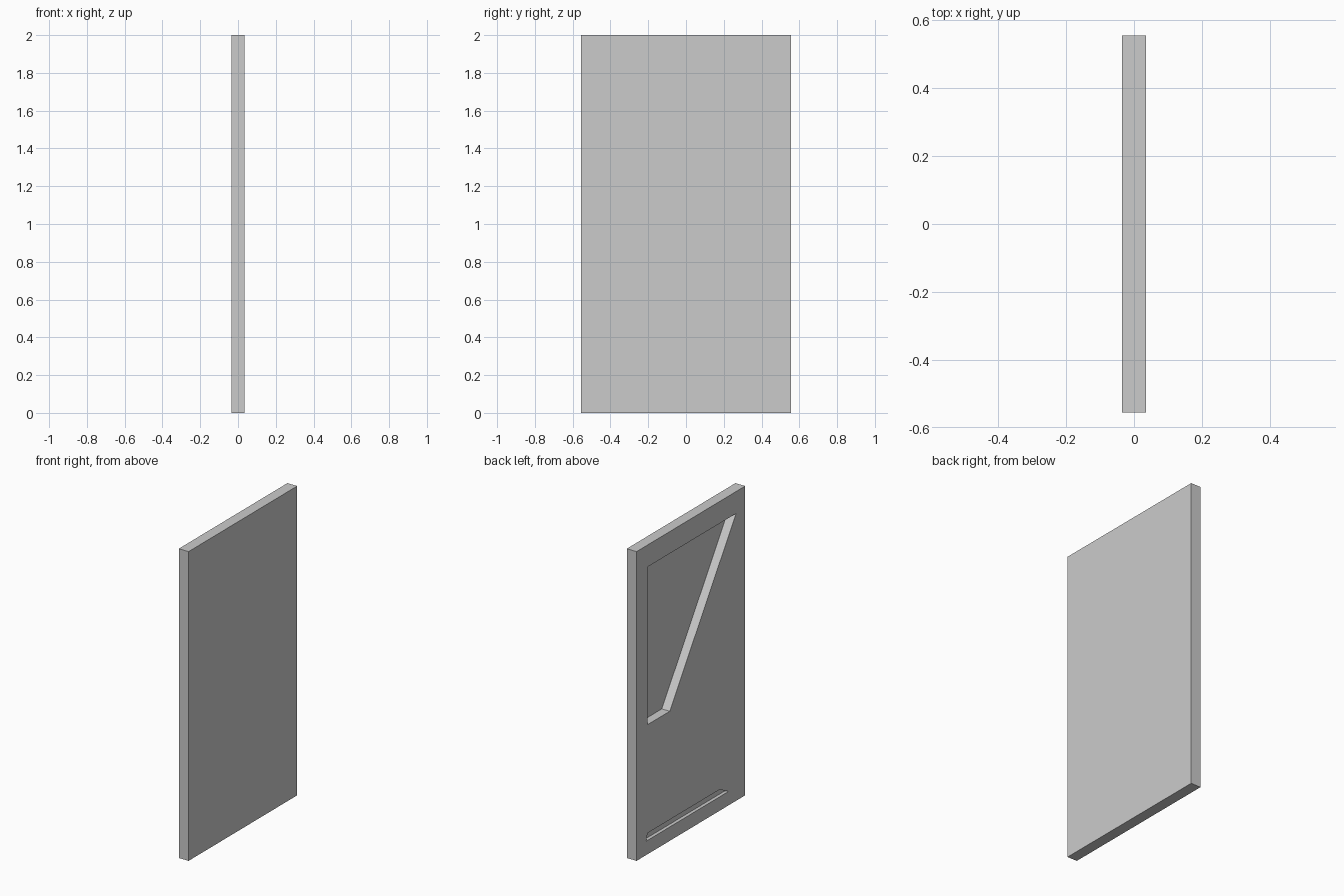
import bpy, bmesh

if "Cube" in bpy.data.objects:
    bpy.data.objects.remove(bpy.data.objects["Cube"])

HX, HY, H = 0.035, 0.555, 2.0


def prism(name, outline, x0, x1):
    """Extrude a (y, z) outline between two x positions."""
    bm = bmesh.new()
    face = bm.faces.new([bm.verts.new((x0, y, z)) for y, z in outline])
    ext = bmesh.ops.extrude_face_region(bm, geom=[face])
    moved = [v for v in ext["geom"] if isinstance(v, bmesh.types.BMVert)]
    bmesh.ops.translate(bm, verts=moved, vec=(x1 - x0, 0, 0))
    bmesh.ops.recalc_face_normals(bm, faces=bm.faces)
    mesh = bpy.data.meshes.new(name)
    bm.to_mesh(mesh)
    bm.free()
    obj = bpy.data.objects.new(name, mesh)
    bpy.context.collection.objects.link(obj)
    return obj


def recess(target, name, outline, depth):
    """Carve an outline into the -x face of the target."""
    cutter = prism(name, outline, -HX - 0.05, -HX + depth)
    mod = target.modifiers.new(name, "BOOLEAN")
    mod.operation = "DIFFERENCE"
    mod.solver = "EXACT"
    mod.object = cutter
    bpy.context.view_layer.objects.active = target
    bpy.ops.object.modifier_apply(modifier=mod.name)
    bpy.data.objects.remove(cutter)


# Flat slab
panel = prism("door_panel", [(-HY, 0), (HY, 0), (HY, H), (-HY, H)], -HX, HX)

# Large tapered recess
recess(panel, "tapered_recess_cutter",
       [(0.442, 1.858), (-0.462, 1.858), (0.216, 0.838), (0.442, 0.838)], 0.057)

# Narrow slot near the bottom
recess(panel, "slot_cutter",
       [(0.442, 0.137), (-0.293, 0.137), (-0.385, 0.09), (0.457, 0.09)], 0.022)
